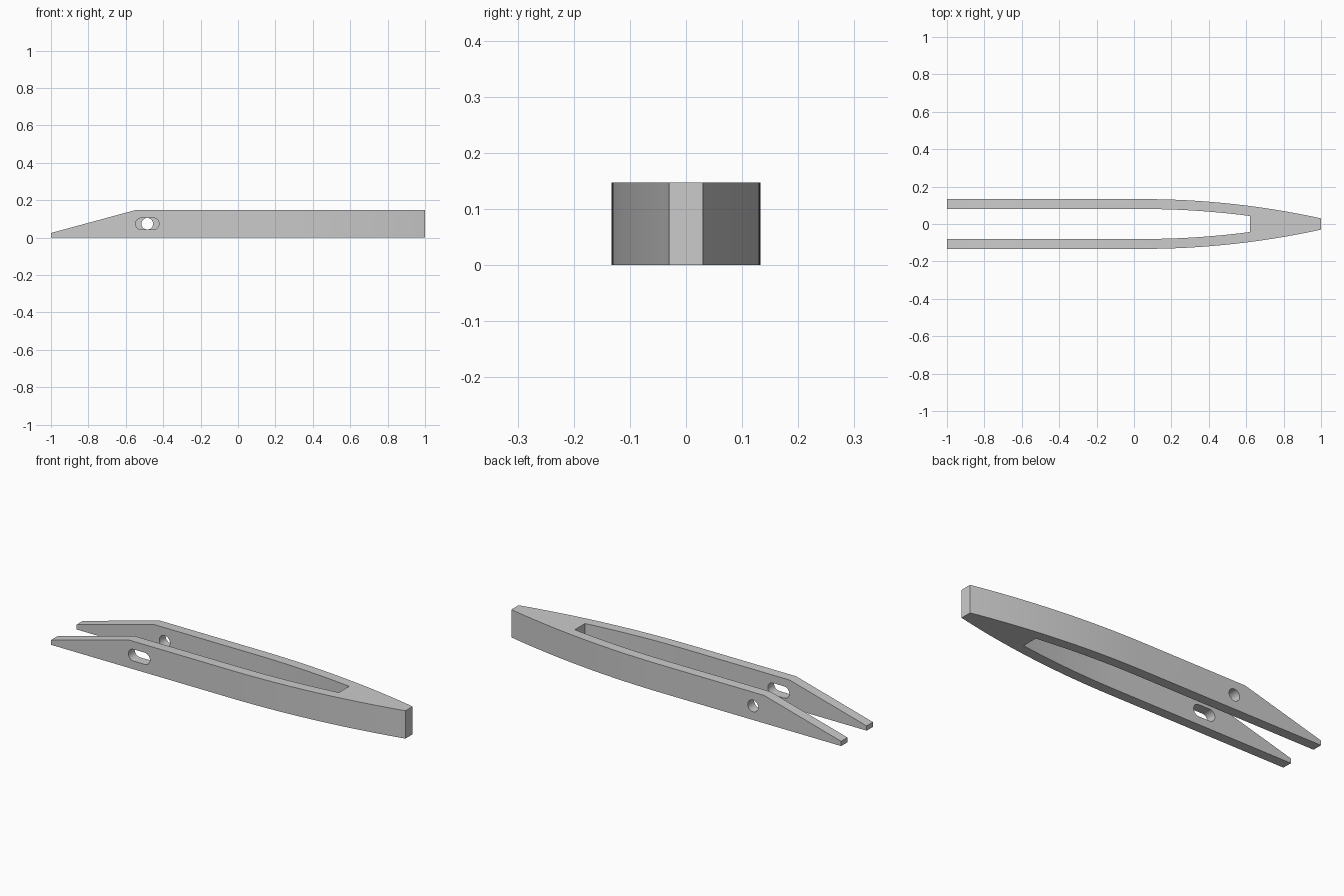
import bpy, bmesh, math

if "Cube" in bpy.data.objects:
    bpy.data.objects.remove(bpy.data.objects["Cube"])

LENGTH_END, HEIGHT = 1.0, 0.147
HALF_OUT, HALF_IN = 0.133, 0.080      # outer and inner half widths of the straight arms
BEND_X, CROTCH_X = 0.05, 0.62         # start of the taper, end of the gap
R_OUT = 4.43
R_IN = R_OUT - (HALF_OUT - HALF_IN)
HOLE_R, HOLE_X, HOLE_Z = 0.031, -0.485, 0.074

grey = bpy.data.materials.new("light grey")
grey.diffuse_color = (0.6, 0.6, 0.6, 1)
grey.use_nodes = True
grey.node_tree.nodes["Principled BSDF"].inputs["Base Color"].default_value = grey.diffuse_color


def prism(name, points, offset):
    """Extrude a closed outline of 3D points along the offset vector."""
    bm = bmesh.new()
    face = bm.faces.new([bm.verts.new(p) for p in points])
    ext = bmesh.ops.extrude_face_region(bm, geom=[face])
    bmesh.ops.translate(bm, vec=offset,
                        verts=[v for v in ext["geom"] if isinstance(v, bmesh.types.BMVert)])
    bmesh.ops.recalc_face_normals(bm, faces=bm.faces)
    mesh = bpy.data.meshes.new(name)
    bm.to_mesh(mesh)
    bm.free()
    mesh.materials.append(grey)
    obj = bpy.data.objects.new(name, mesh)
    bpy.context.collection.objects.link(obj)
    return obj


def arc(radius, half, x_end, steps):
    """Bowed taper running from the straight arm to x_end."""
    xs = [BEND_X + (x_end - BEND_X) * i / steps for i in range(steps + 1)]
    return [(x, half - radius + math.sqrt(radius ** 2 - (x - BEND_X) ** 2)) for x in xs]


def slot_outline(half_length, y):
    """Stadium outline in the xz plane; zero half_length gives a circle."""
    pts = []
    for side, start in ((1, -90), (-1, 90)):
        for i in range(16 if half_length == 0 else 17):
            a = math.radians(start + i * 180 / 16)
            pts.append((HOLE_X + side * half_length + HOLE_R * math.cos(a), y,
                        HOLE_Z + HOLE_R * math.sin(a)))
    return pts


# Forked body: one half outline, mirrored across the long axis
half = ([(-1, HALF_IN), (-1, HALF_OUT)] + arc(R_OUT, HALF_OUT, LENGTH_END, 20))
inner = [(-1, HALF_IN)] + arc(R_IN, HALF_IN, CROTCH_X, 14)
upper = half[1:]
outline = upper + [(x, -y) for x, y in reversed(upper)]
outline += [(x, -y) for x, y in inner] + list(reversed(inner))
body = prism("forked_body", [(x, y, 0) for x, y in outline], (0, 0, HEIGHT))

# Cutters: sloped arm tips, long slot in the front arm, round hole in the back arm
slope = (HEIGHT - 0.025) / 0.45
cutters = [
    prism("tip_slope_cutter", [(-1.1, -0.3, 0.025 - 0.1 * slope),
                               (-0.35, -0.3, HEIGHT + 0.2 * slope),
                               (-1.1, -0.3, 0.4)], (0, 0.6, 0)),
    prism("slot_cutter", slot_outline(0.032, -0.2), (0, 0.2, 0)),
    prism("hole_cutter", slot_outline(0, 0.0), (0, 0.2, 0)),
]
bpy.context.view_layer.objects.active = body
body.select_set(True)
for cutter in cutters:
    mod = body.modifiers.new("cut", "BOOLEAN")
    mod.operation, mod.solver, mod.object = "DIFFERENCE", "EXACT", cutter
    bpy.ops.object.modifier_apply(modifier=mod.name)
    bpy.data.objects.remove(cutter, do_unlink=True)

bpy.ops.object.shade_smooth_by_angle(angle=math.radians(20))
